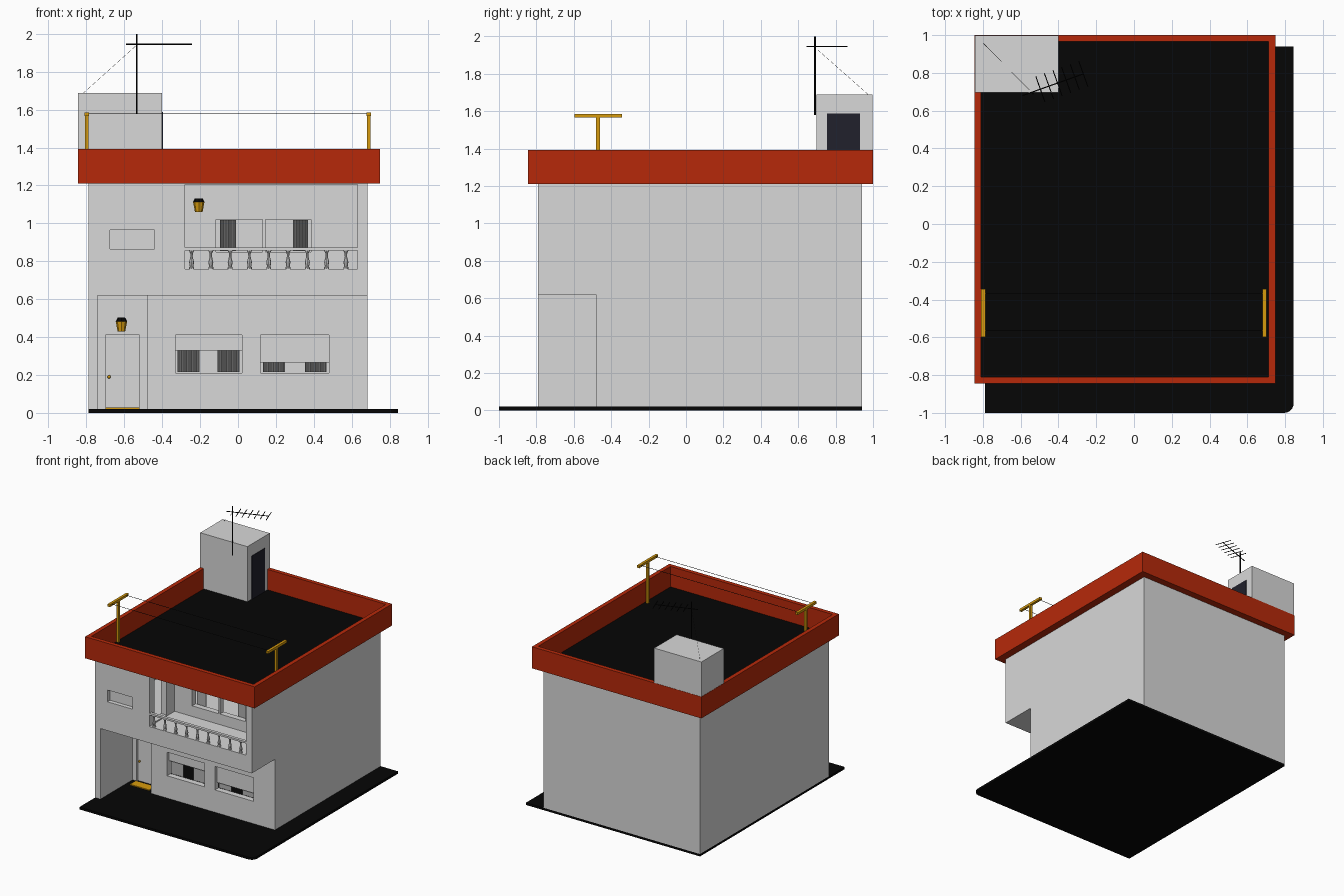
import bpy, bmesh, math
from mathutils import Vector, Matrix

if "Cube" in bpy.data.objects:
    bpy.data.objects.remove(bpy.data.objects["Cube"], do_unlink=True)


def material(name, rgb):
    m = bpy.data.materials.new(name)
    m.diffuse_color = (*rgb, 1)
    m.use_nodes = True
    b = next(n for n in m.node_tree.nodes if n.type == 'BSDF_PRINCIPLED')
    b.inputs["Base Color"].default_value = (*rgb, 1)
    b.inputs["Roughness"].default_value = 0.8
    return m


WALL = material("wall_grey", (0.69, 0.69, 0.69))
RED = material("brick_red", (0.47, 0.022, 0.003))
BLACK = material("tar_black", (0.0018, 0.0018, 0.0018))
GOLD = material("gold", (0.68, 0.33, 0.004))
NAVY = material("dark_navy", (0.015, 0.015, 0.025))


def finish(name, bm, *mats):
    bmesh.ops.recalc_face_normals(bm, faces=bm.faces)
    me = bpy.data.meshes.new(name)
    bm.to_mesh(me)
    bm.free()
    for m in mats:
        me.materials.append(m)
    ob = bpy.data.objects.new(name, me)
    bpy.context.collection.objects.link(ob)
    return ob


def box_bm(x, y, z):
    bm = bmesh.new()
    c = Vector(((x[0] + x[1]) / 2, (y[0] + y[1]) / 2, (z[0] + z[1]) / 2))
    s = Matrix.Diagonal((x[1] - x[0], y[1] - y[0], z[1] - z[0], 1))
    bmesh.ops.create_cube(bm, size=1, matrix=Matrix.Translation(c) @ s)
    return bm


def box(name, x, y, z, mat=WALL):
    return finish(name, box_bm(x, y, z), mat)


def rod(name, a, b, r, mat=BLACK, r2=None, sides=6):
    a, b = Vector(a), Vector(b)
    d = b - a
    bm = bmesh.new()
    mx = Matrix.Translation((a + b) / 2) @ d.to_track_quat('Z', 'Y').to_matrix().to_4x4()
    bmesh.ops.create_cone(bm, cap_ends=True, segments=sides, radius1=r,
                          radius2=r if r2 is None else r2, depth=d.length, matrix=mx)
    return finish(name, bm, mat)


def cut(ob, x, y, z):
    cutter = box("cutter", x, y, z)
    cutter.hide_render = True
    mod = ob.modifiers.new("cut", 'BOOLEAN')
    mod.operation, mod.solver, mod.object = 'DIFFERENCE', 'EXACT', cutter
    dg = bpy.context.evaluated_depsgraph_get()
    me = bpy.data.meshes.new_from_object(ob.evaluated_get(dg))
    ob.modifiers.clear()
    me.materials.clear()
    me.materials.append(WALL)
    ob.data = me
    bpy.data.objects.remove(cutter, do_unlink=True)


def curtain(name, x, y, z, folds):
    """Pleated strip hanging behind a window."""
    bm = bmesh.new()
    prev = None
    for i in range(folds * 2 + 1):
        px = x[0] + (x[1] - x[0]) * i / (folds * 2)
        py = y + (0.005 if i % 2 else -0.005)
        pair = [bm.verts.new((px, py, h)) for h in z]
        if prev:
            bm.faces.new((prev[0], pair[0], pair[1], prev[1]))
        prev = pair
    return finish(name, bm, WALL)


# Ground slab with one rounded corner
bm = box_bm((-0.79, 0.845), (-1.0, 0.94), (0, 0.02))
corner = [e for e in bm.edges if all(v.co.x > 0.8 and v.co.y < -0.9 for v in e.verts)]
bmesh.ops.bevel(bm, geom=corner, offset=0.05, segments=6, affect='EDGES', profile=0.5)
finish("ground_slab", bm, BLACK)

# Main walls with porch, entrance, balcony and small window recess
house = box("house_walls", (-0.79, 0.683), (-0.79, 0.94), (0.018, 1.215))
LOW_WINDOWS = (("window_low_right", (-0.33, 0.02), 0.33), ("window_low_left", (0.12, 0.48), 0.265))
HIGH_WINDOWS = (("window_high_right", (-0.115, 0.13), (-0.095, -0.01)),
                ("window_high_left", (0.145, 0.385), (0.29, 0.37)))
cut(house, (-0.74, 0.9), (-0.9, -0.48), (-0.1, 0.62))
cut(house, (-0.74, -0.48), (-0.6, -0.36), (-0.1, 0.62))
cut(house, (-0.28, 0.63), (-0.9, -0.45), (0.76, 1.205))
cut(house, (-0.675, -0.44), (-0.9, -0.755), (0.865, 0.965))
cut(house, (-0.70, -0.52), (-0.4, -0.345), (-0.1, 0.41))

# Rooms inside, lower then upper
cut(house, (-0.43, 0.63), (-0.43, 0.89), (-0.1, 0.57))
cut(house, (-0.74, -0.40), (-0.31, 0.89), (-0.1, 0.57))
cut(house, (-0.74, 0.63), (-0.40, 0.89), (0.755, 1.195))
cut(house, (-0.74, -0.33), (-0.735, -0.30), (0.755, 1.195))

# Openings into the rooms
cut(house, (-0.40, -0.2), (-0.72, -0.56), (0.77, 1.17))
for _, x, _z in LOW_WINDOWS:
    cut(house, x, (-0.6, -0.38), (0.21, 0.41))
for _, x, _c in HIGH_WINDOWS:
    cut(house, x, (-0.6, -0.35), (0.85, 1.02))

# Lower windows: half-closed shutter above pleated curtains
for name, x, shut in LOW_WINDOWS:
    box(name + "_shutter", x, (-0.455, -0.445), (shut, 0.41))
    w = 0.115
    curtain(name + "_curtain_a", (x[0] + 0.012, x[0] + 0.012 + w), -0.437, (0.215, shut), 13)
    curtain(name + "_curtain_b", (x[1] - 0.012 - w, x[1] - 0.012), -0.437, (0.215, shut), 13)

# Balcony window curtains
for name, x, c in HIGH_WINDOWS:
    curtain(name + "_curtain", c, -0.41, (0.855, 1.018), 10)

# Balustrade
box("balcony_rail", (-0.28, 0.63), (-0.788, -0.762), (0.857, 0.872))
PROFILE = [(0.013, 0.76), (0.013, 0.768), (0.009, 0.772), (0.013, 0.795),
           (0.006, 0.825), (0.007, 0.842), (0.014, 0.857)]
for i in range(9):
    bm = bmesh.new()
    rings = [[bm.verts.new((-0.245 + i * 0.1018 + r * math.cos(k * math.pi / 4),
                            -0.775 + r * math.sin(k * math.pi / 4), z)) for k in range(8)]
             for r, z in PROFILE]
    for lo, hi in zip(rings, rings[1:]):
        for k in range(8):
            bm.faces.new((lo[k], lo[(k + 1) % 8], hi[(k + 1) % 8], hi[k]))
    finish(f"baluster_{i + 1}", bm, WALL)

# Front door knob and mat
bm = bmesh.new()
bmesh.ops.create_uvsphere(bm, u_segments=10, v_segments=6, radius=0.009,
                          matrix=Matrix.Translation((-0.68, -0.353, 0.19)))
finish("door_knob", bm, GOLD)
box("door_mat", (-0.70, -0.52), (-0.45, -0.37), (0.019, 0.028), GOLD)

# Wall lamps
for name, x, y, z in (("porch_lamp", -0.615, -0.36, 0.43), ("balcony_lamp", -0.207, -0.45, 1.06)):
    yc = y - 0.035
    rod(name + "_body", (x, yc, z), (x, yc, z + 0.052), 0.02, GOLD, 0.03, 8)
    rod(name + "_cap", (x, yc, z + 0.052), (x, yc, z + 0.072), 0.031, BLACK, 0.02, 8)
    box(name + "_bracket", (x - 0.006, x + 0.006), (yc, y), (z + 0.03, z + 0.042), GOLD)

# Parapet with sunken roof floor
bm = box_bm((-0.845, 0.748), (-0.845, 1.0), (1.21, 1.393))
top = max(bm.faces, key=lambda f: f.calc_center_median().z)
bmesh.ops.inset_region(bm, faces=[top], thickness=0.035, use_even_offset=True)
floor = bmesh.ops.extrude_face_region(bm, geom=[top])
bmesh.ops.delete(bm, geom=[top], context='FACES_ONLY')
bmesh.ops.translate(bm, vec=(0, 0, -0.173),
                    verts=[g for g in floor["geom"] if isinstance(g, bmesh.types.BMVert)])
for g in floor["geom"]:
    if isinstance(g, bmesh.types.BMFace):
        g.material_index = 1
finish("parapet_roof", bm, RED, BLACK)

# Stair tower and its door
box("stair_tower", (-0.843, -0.40), (0.697, 0.998), (1.215, 1.688))
box("stair_tower_door", (-0.402, -0.396), (0.755, 0.93), (1.22, 1.588), NAVY)

# Clothesline
for side, x in (("right", -0.798), ("left", 0.69)):
    box(f"clothesline_post_{side}", (x - 0.01, x + 0.01), (-0.48, -0.46), (1.22, 1.565), GOLD)
    box(f"clothesline_bar_{side}", (x - 0.011, x + 0.011), (-0.597, -0.343), (1.565, 1.585), GOLD)
for i, y in enumerate((-0.565, -0.37)):
    rod(f"clothesline_wire_{i + 1}", (-0.798, y, 1.578), (0.69, y, 1.578), 0.002)

# Roof antenna
rod("antenna_mast", (-0.535, 0.69, 1.58), (-0.535, 0.69, 2.0), 0.005)
start, end = Vector((-0.59, 0.68, 1.945)), Vector((-0.265, 0.796, 1.945))
rod("antenna_boom", start, end, 0.0035)
across = (end - start).cross(Vector((0, 0, 1))).normalized() * 0.072
for i in range(6):
    p = start.lerp(end, 0.29 + i * 0.14)
    rod(f"antenna_element_{i + 1}", p - across, p + across, 0.003)
rod("antenna_guy_wire", (-0.535, 0.69, 1.94), (-0.815, 0.975, 1.688), 0.0007)
